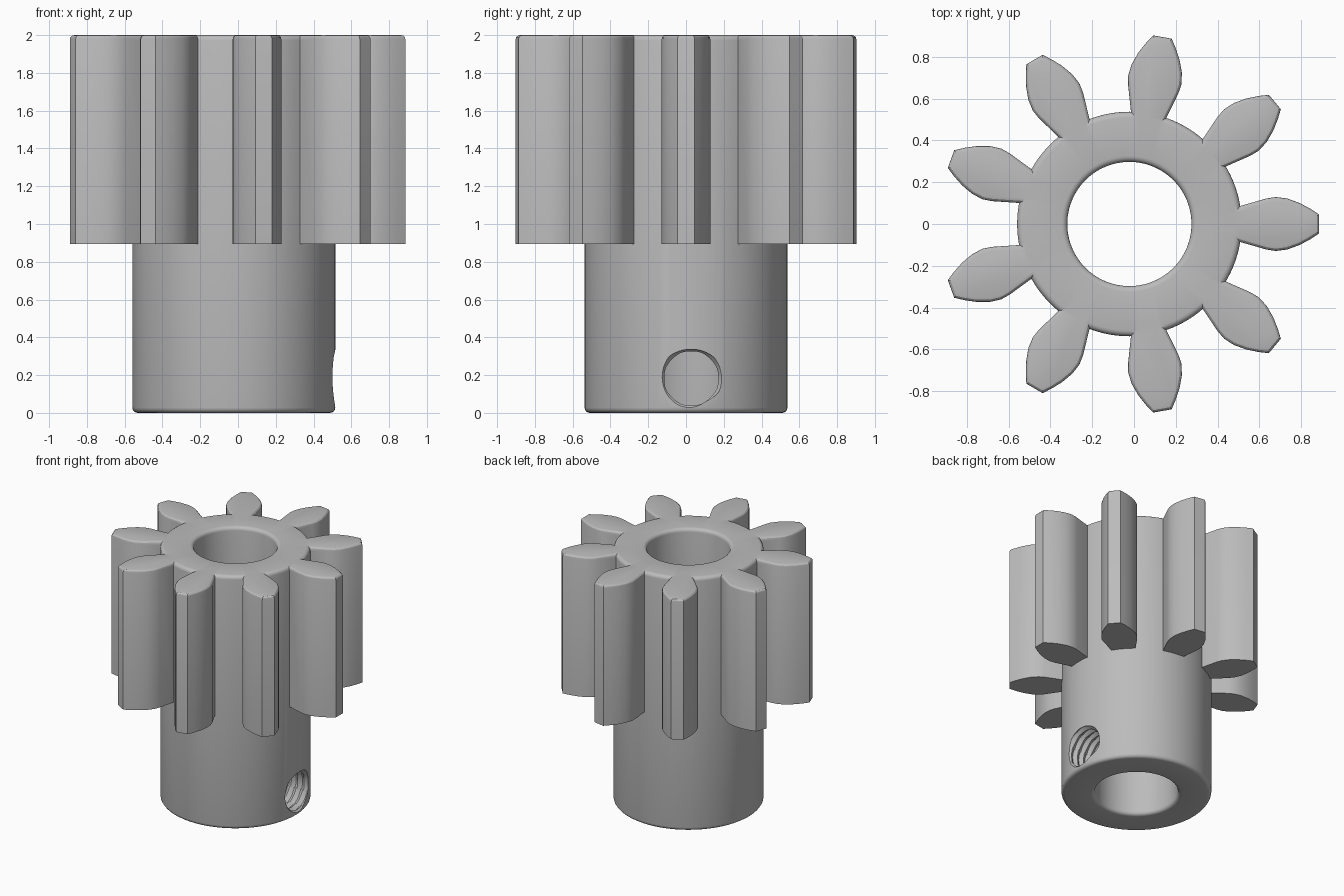
import bpy, bmesh, math
from mathutils import Matrix, Vector

CENTRE_X = -0.022
TEETH = 9
HUB_R, BORE_R = 0.537, 0.297
TOP, TOOTH_BASE = 2.0, 0.895
ROUND = 0.028

cube = bpy.data.objects.get("Cube")
if cube:
    bpy.data.objects.remove(cube, do_unlink=True)

steel = bpy.data.materials.new("grey_steel")
steel.use_nodes = True
GREY = (0.5, 0.5, 0.5, 1.0)
steel.diffuse_color = GREY
steel.node_tree.nodes["Principled BSDF"].inputs["Base Color"].default_value = GREY


def make_object(name, bm):
    bmesh.ops.recalc_face_normals(bm, faces=bm.faces)
    mesh = bpy.data.meshes.new(name)
    bm.to_mesh(mesh)
    bm.free()
    obj = bpy.data.objects.new(name, mesh)
    bpy.context.collection.objects.link(obj)
    mesh.materials.append(steel)
    return obj


def corner(r, z, start):
    """Quarter-round profile corner about (r, z), sweeping anticlockwise."""
    angles = [math.radians(start + 22.5 * i) for i in range(5)]
    return [(r + ROUND * math.cos(a), z + ROUND * math.sin(a)) for a in angles]


def loft(bm, rings, closed):
    """Skin consecutive vertex rings; join last to first, or cap both ends."""
    n = len(rings[0])
    count = len(rings)
    for i in range(count if closed else count - 1):
        a, b = rings[i], rings[(i + 1) % count]
        for j in range(n):
            k = (j + 1) % n
            bm.faces.new((a[j], a[k], b[k], b[j]))
    if not closed:
        bm.faces.new(rings[0])
        bm.faces.new(rings[-1])


# Hollow hub: a rounded wall section turned about the axis
def build_hub():
    section = (corner(HUB_R - ROUND, ROUND, 270) + corner(HUB_R - ROUND, TOP - ROUND, 0)
               + corner(BORE_R + ROUND, TOP - ROUND, 90) + corner(BORE_R + ROUND, ROUND, 180))
    bm = bmesh.new()
    steps = 112
    rings = []
    for i in range(steps):
        turn = Matrix.Rotation(math.tau * i / steps, 4, 'Z')
        rings.append([bm.verts.new(turn @ Vector((r, 0, z))) for r, z in section])
    loft(bm, rings, True)
    return make_object("pinion_gear", bm)


# One tooth: leaf-shaped prism with a rounded top edge
def build_tooth(index):
    flank = [(0.44, 0.057), (0.527, 0.085), (0.655, 0.122), (0.70, 0.129),
             (0.755, 0.122), (0.815, 0.100), (0.865, 0.073), (0.908, 0.045)]
    outline = [(x, -y) for x, y in flank] + [(x, y) for x, y in reversed(flank)]
    bm = bmesh.new()
    base = bm.faces.new([bm.verts.new((x, y, TOOTH_BASE)) for x, y in outline])
    top = bmesh.ops.extrude_face_region(bm, geom=[base], use_keep_orig=True)["geom"]
    top_verts = [g for g in top if isinstance(g, bmesh.types.BMVert)]
    bmesh.ops.translate(bm, verts=top_verts, vec=(0, 0, TOP - TOOTH_BASE))
    bmesh.ops.recalc_face_normals(bm, faces=bm.faces)
    rim = [e for e in bm.edges if all(v.co.z > TOP - 0.001 for v in e.verts)]
    bmesh.ops.bevel(bm, geom=rim, offset=0.022, segments=3, profile=0.5, affect='EDGES')
    bmesh.ops.rotate(bm, verts=bm.verts, matrix=Matrix.Rotation(math.tau * index / TEETH, 3, 'Z'))
    return make_object("tooth_%d" % (index + 1), bm)


# Threaded set-screw hole cutter: a tube whose radius follows a helix
def build_thread_cutter():
    pitch, per_pitch, sides = 0.056, 8, 48
    bm = bmesh.new()
    rings = []
    for i in range(per_pitch * 7):
        x = 0.20 + pitch * i / per_pitch
        ring = []
        for j in range(sides):
            phase = (i / per_pitch - j / sides) % 1.0
            r = 0.143 + 0.022 * (1 - abs(2 * phase - 1))
            a = math.tau * j / sides
            ring.append(bm.verts.new((x, 0.028 + r * math.cos(a), 0.183 + r * math.sin(a))))
        rings.append(ring)
    loft(bm, rings, False)
    return make_object("screw_hole_cutter", bm)


def combine(target, other, operation):
    mod = target.modifiers.new(operation.title(), 'BOOLEAN')
    mod.operation = operation
    mod.solver = 'EXACT'
    mod.object = other
    bpy.context.view_layer.objects.active = target
    bpy.ops.object.modifier_apply(modifier=mod.name)
    bpy.data.objects.remove(other, do_unlink=True)


gear = build_hub()
combine(gear, build_thread_cutter(), 'DIFFERENCE')
for i in range(TEETH):
    combine(gear, build_tooth(i), 'UNION')

gear.location.x = CENTRE_X
bpy.ops.object.select_all(action='DESELECT')
gear.select_set(True)
bpy.context.view_layer.objects.active = gear
bpy.ops.object.shade_smooth_by_angle(angle=math.radians(28))
